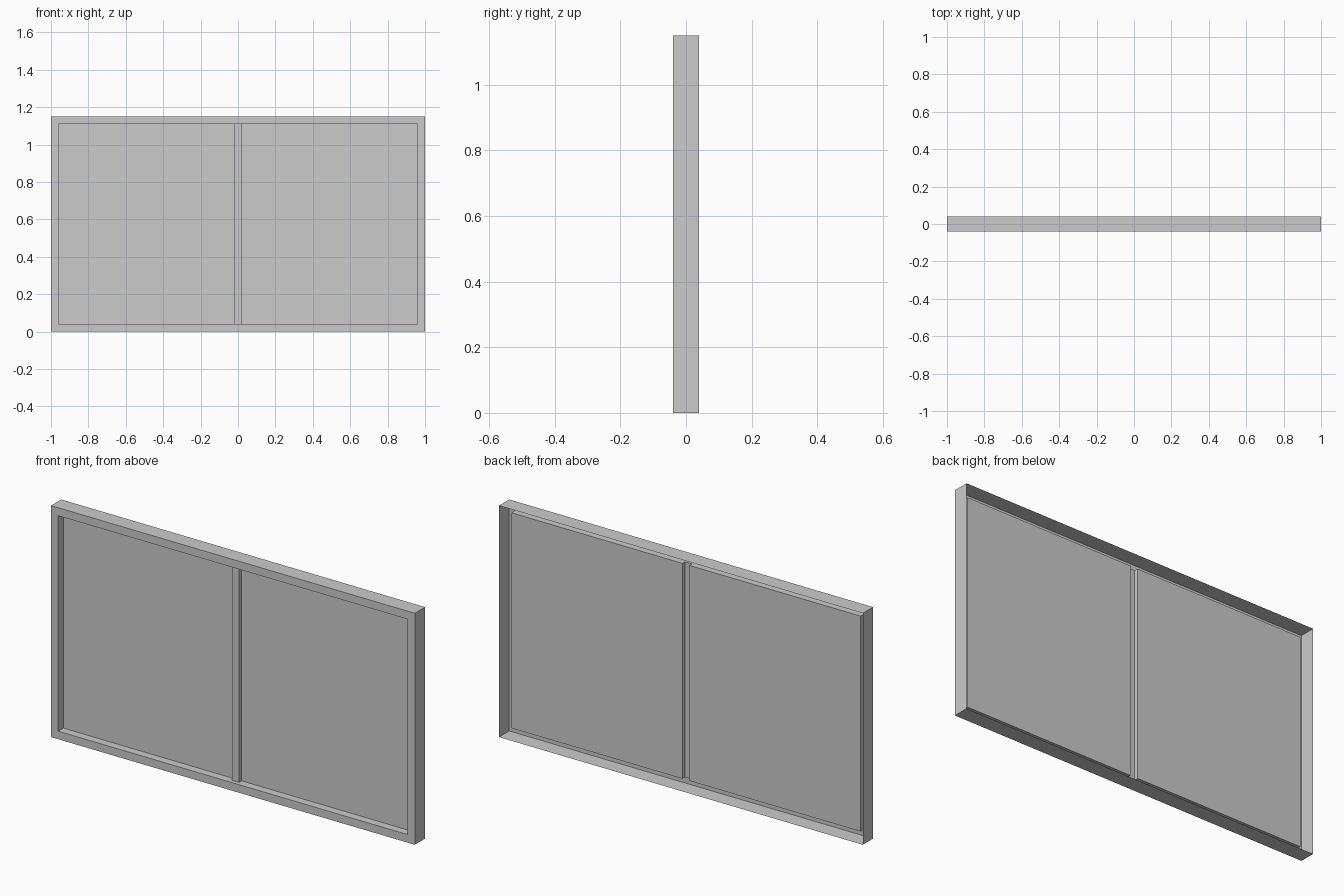
import bpy, bmesh

if "Cube" in bpy.data.objects:
    bpy.data.objects.remove(bpy.data.objects["Cube"])

W, H, D = 1.0, 1.15, 0.04      # half width, height, half depth
F = 0.04                       # frame face width
M = 0.02                       # half width of the centre bar
BAR_Y, PANE_Y = -0.02, 0.0     # depth of bar face and panes


def sheet(name, rings, fill):
    """Bridge nested rectangles (x0, x1, z0, z1, y); optionally fill the last one."""
    bm = bmesh.new()
    loops = [[bm.verts.new((x, y, z)) for x, z in
              ((x0, z0), (x1, z0), (x1, z1), (x0, z1))]
             for x0, x1, z0, z1, y in rings]
    for a, b in zip(loops, loops[1:]):
        for i in range(4):
            j = (i + 1) % 4
            bm.faces.new((a[i], a[j], b[j], b[i]))
    if fill:
        bm.faces.new(loops[-1])
    mesh = bpy.data.meshes.new(name)
    bm.to_mesh(mesh)
    bm.free()
    obj = bpy.data.objects.new(name, mesh)
    bpy.context.collection.objects.link(obj)
    return obj


# Open-backed frame shell: outer walls, front face, inner reveal
outer = (-W, W, 0, H)
inner = (-W + F, W - F, F, H - F)
sheet("window_frame", [outer + (D,), outer + (-D,), inner + (-D,), inner + (BAR_Y,)], False)

# Centre bar face, its sides are the walls of the pane recesses
sheet("centre_bar", [(-M, M, F, H - F, BAR_Y)], True)

# Two recessed panes
for name, x0, x1 in (("left_pane", -W + F, -M), ("right_pane", M, W - F)):
    rect = (x0, x1, F, H - F)
    sheet(name, [rect + (BAR_Y,), rect + (PANE_Y,)], True)
